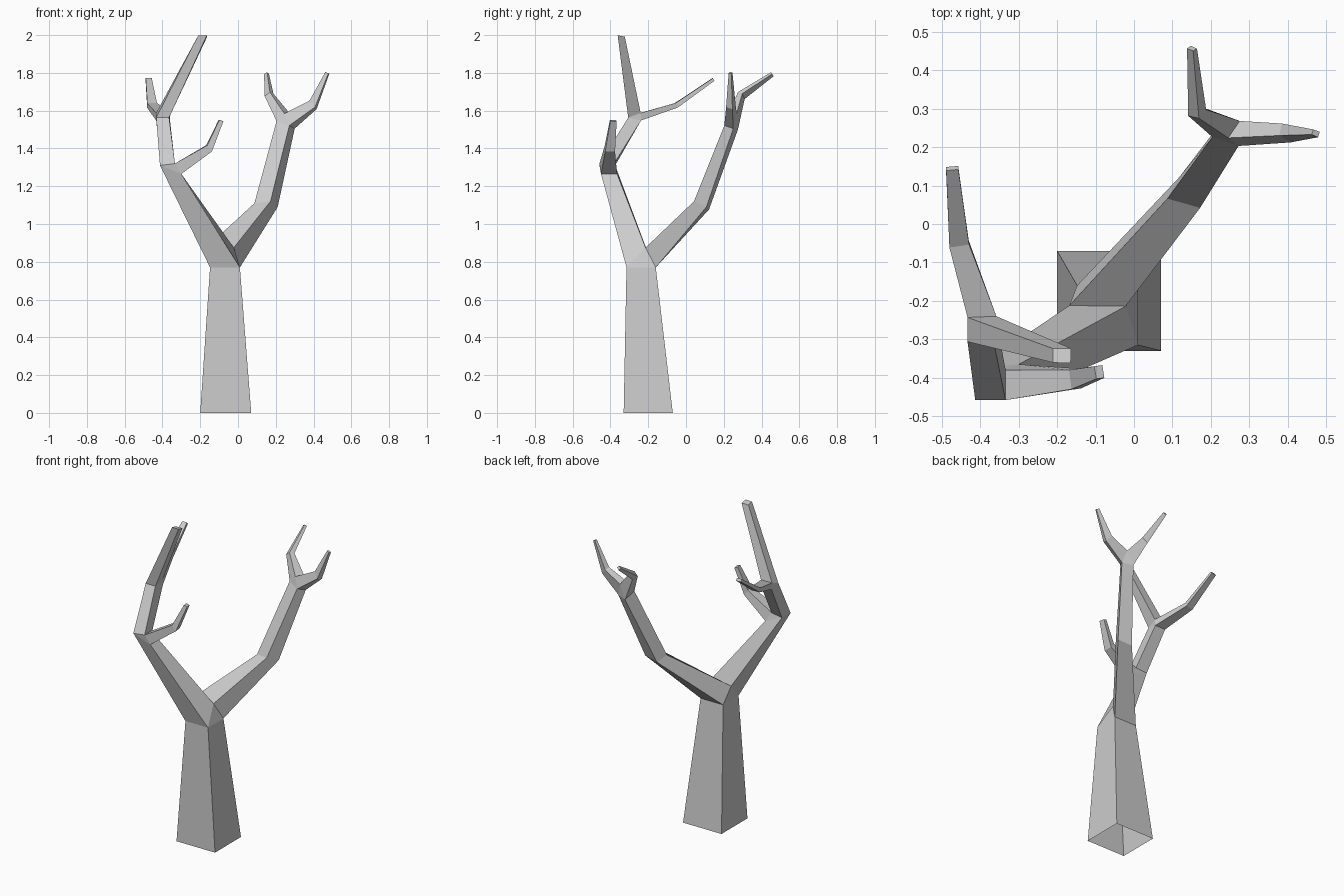
import bpy, bmesh
from mathutils import Vector

if "Cube" in bpy.data.objects:
    bpy.data.objects.remove(bpy.data.objects["Cube"])

bm = bmesh.new()


def ring(*points):
    return [bm.verts.new(p) for p in points]


def loft(a, b):
    """Join two four-sided loops with quads."""
    for i in range(4):
        j = (i + 1) % 4
        bm.faces.new((a[i], a[j], b[j], b[i]))
    return b


def turn(r, n):
    return r[n:] + r[:n]


def fork(r, p, q):
    """Split a loop into two child loops along a raised saddle edge."""
    a, b, c, d = r
    s, t = ring(p, q)
    bm.faces.new((d, a, s))
    bm.faces.new((b, c, t))
    return [a, b, t, s], [s, t, c, d]


def section(prev, centre, radius, normal):
    """Carry a loop on to a new centre, facing along normal."""
    n = Vector(normal).normalized()
    mid = sum((v.co for v in prev), Vector()) / 4
    out = []
    for v in prev:
        d = v.co - mid
        d -= n * d.dot(n)
        out.append(Vector(centre) + d.normalized() * radius)
    return ring(*out)


def twig(base, *steps):
    """Tapering twig through (centre, radius, normal) steps with a capped tip."""
    for step in steps:
        base = loft(base, section(base, *step))
    bm.faces.new(base)


# trunk, open underneath
foot = ring((-.20, -.33, 0), (.07, -.33, 0), (.07, -.07, 0), (-.20, -.07, 0))
top = loft(foot, ring((-.148, -.315, .77), (.01, -.315, .77),
                      (.01, -.16, .77), (-.148, -.16, .77)))
left, right = fork(top, (-.168, -.212, .875), (-.022, -.214, .875))

# left limb
left = loft(left, ring((-.413, -.458, 1.31), (-.30, -.45, 1.265),
                       (-.30, -.365, 1.265), (-.41, -.375, 1.31)))
upper, side = fork(turn(left, 3), (-.334, -.38, 1.32), (-.334, -.458, 1.32))
twig(side, ((-.153, -.403, 1.40), .033, (.8, .1, .6)),
     ((-.09, -.385, 1.547), .02, (.3, .1, .9)))
upper = loft(upper, ring((-.433, -.238, 1.548), (-.433, -.306, 1.563),
                         (-.365, -.306, 1.563), (-.36, -.238, 1.548)))
tall, back = fork(turn(upper, 1), (-.433, -.243, 1.588), (-.358, -.24, 1.588))
twig(tall, ((-.187, -.342, 1.995), .03, (0, .2, 1)))
twig(back, ((-.455, -.052, 1.628), .029, (-.15, .9, .4)),
     ((-.473, .145, 1.765), .018, (-.08, .8, .55)))

# right limb
right = loft(right, ring((.087, .066, 1.11), (.172, .042, 1.12),
                         (.21, .108, 1.09), (.118, .122, 1.077)))
right = loft(right, ring((.204, .226, 1.545), (.272, .203, 1.522),
                         (.30, .25, 1.505), (.235, .275, 1.50)))
outer, rear = fork(turn(right, 1), (.245, .224, 1.585), (.275, .268, 1.585))
twig(outer, ((.397, .238, 1.63), .03, (.75, 0, .65)),
     ((.473, .236, 1.80), .012, (.4, 0, .9)))
twig(rear, ((.164, .293, 1.68), .026, (-.4, .6, .7)),
     ((.151, .457, 1.793), .013, (0, .8, .5)))

bmesh.ops.recalc_face_normals(bm, faces=bm.faces[:])
mesh = bpy.data.meshes.new("bare_tree")
bm.to_mesh(mesh)
bm.free()
tree = bpy.data.objects.new("bare_tree", mesh)
bpy.context.collection.objects.link(tree)
